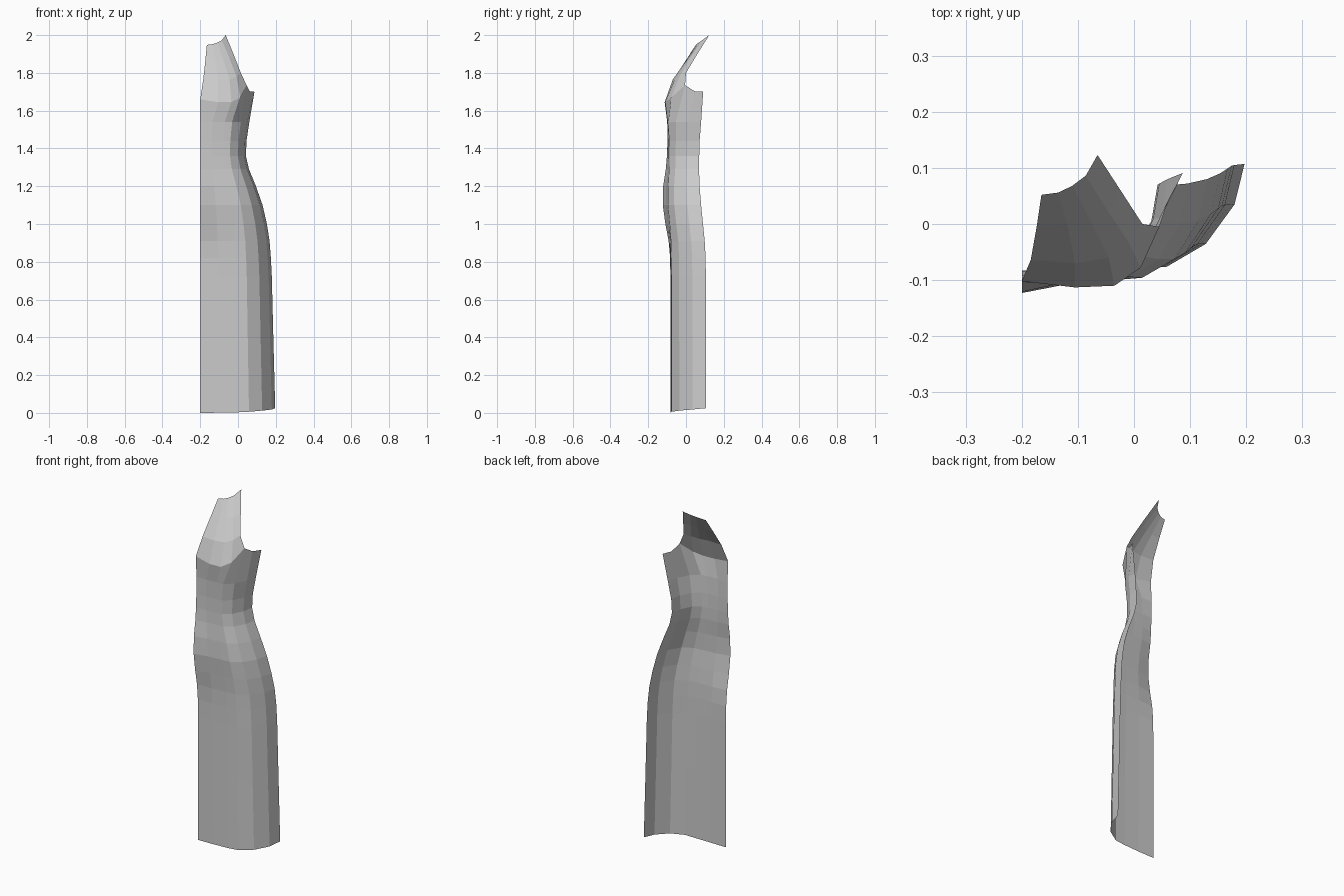
import bpy, bmesh

# Half front panel of a long fitted gown: an open, flat-shaded cloth sheet.
CENTRE_X = -0.2

# Normalised cross-section, from centre front (0,0) to side seam (1,1)
SECTION = [(0, 0), (.25, .0), (.5, .015), (.65, .035), (.826, .25), (.955, .62), (1, 1)]
TUCK = [0, .8, 1, 1, .5, .2, 0]          # where the cloth falls back beside the belly
HEM = [0, .001, .003, .006, .012, .018, .025]

# z, centre y, seam x, seam y, tuck depth
LEVELS = [
    (0.00, -.083, .197, .107, 0),
    (0.40, -.083, .187, .106, 0),
    (0.72, -.083, .179, .105, 0),
    (0.82, -.084, .174, .104, 0),
    (0.91, -.092, .167, .099, .006),
    (1.00, -.109, .153, .090, .016),
    (1.10, -.123, .130, .080, .020),
    (1.20, -.121, .095, .072, .020),
    (1.29, -.107, .058, .069, .012),
    (1.36, -.101, .042, .070, .007),
    (1.44, -.098, .045, .072, .003),
    (1.54, -.097, .060, .080, -.003),
]

# Bust line, ending in the low armhole and side seam
BUST = [(-.2, -.102, 1.66), (-.105, -.113, 1.645), (-.035, -.110, 1.645),
        (.012, -.078, 1.67), (.045, -.005, 1.735), (.062, .045, 1.703), (.087, .091, 1.70)]

# Yoke rows rising to the neckline and shoulder tip
YOKE = [
    [(-.184, -.064, 1.765), (-.105, -.070, 1.765), (-.045, -.060, 1.765),
     (-.008, -.035, 1.78), (.015, 0, 1.80)],
    [(-.173, -.002, 1.865), (-.119, 0, 1.865), (-.078, .006, 1.87),
     (-.046, .022, 1.88), (-.022, .057, 1.895)],
    [(-.165, .052, 1.948), (-.135, .056, 1.952), (-.110, .068, 1.96),
     (-.086, .086, 1.973), (-.065, .123, 2.0)],
]


def level_row(i, z, yc, xs, ys, tuck):
    row = []
    for (u, v), t, lift in zip(SECTION, TUCK, HEM):
        row.append((CENTRE_X + u * (xs - CENTRE_X),
                    yc + v * (ys - yc) + t * tuck,
                    z + (lift if i == 0 else 0)))
    return row


rows = [level_row(i, *lv) for i, lv in enumerate(LEVELS)] + [BUST] + YOKE

# Loft neighbouring rows; the yoke uses only the columns inside the armhole
bm = bmesh.new()
grid = [[bm.verts.new(p) for p in row] for row in rows]
for low, high in zip(grid, grid[1:]):
    for j in range(min(len(low), len(high)) - 1):
        bm.faces.new((low[j], low[j + 1], high[j + 1], high[j]))

mesh = bpy.data.meshes.new("gown_front_panel")
bm.to_mesh(mesh)
bm.free()
panel = bpy.data.objects.new("gown_front_panel", mesh)
bpy.context.collection.objects.link(panel)
